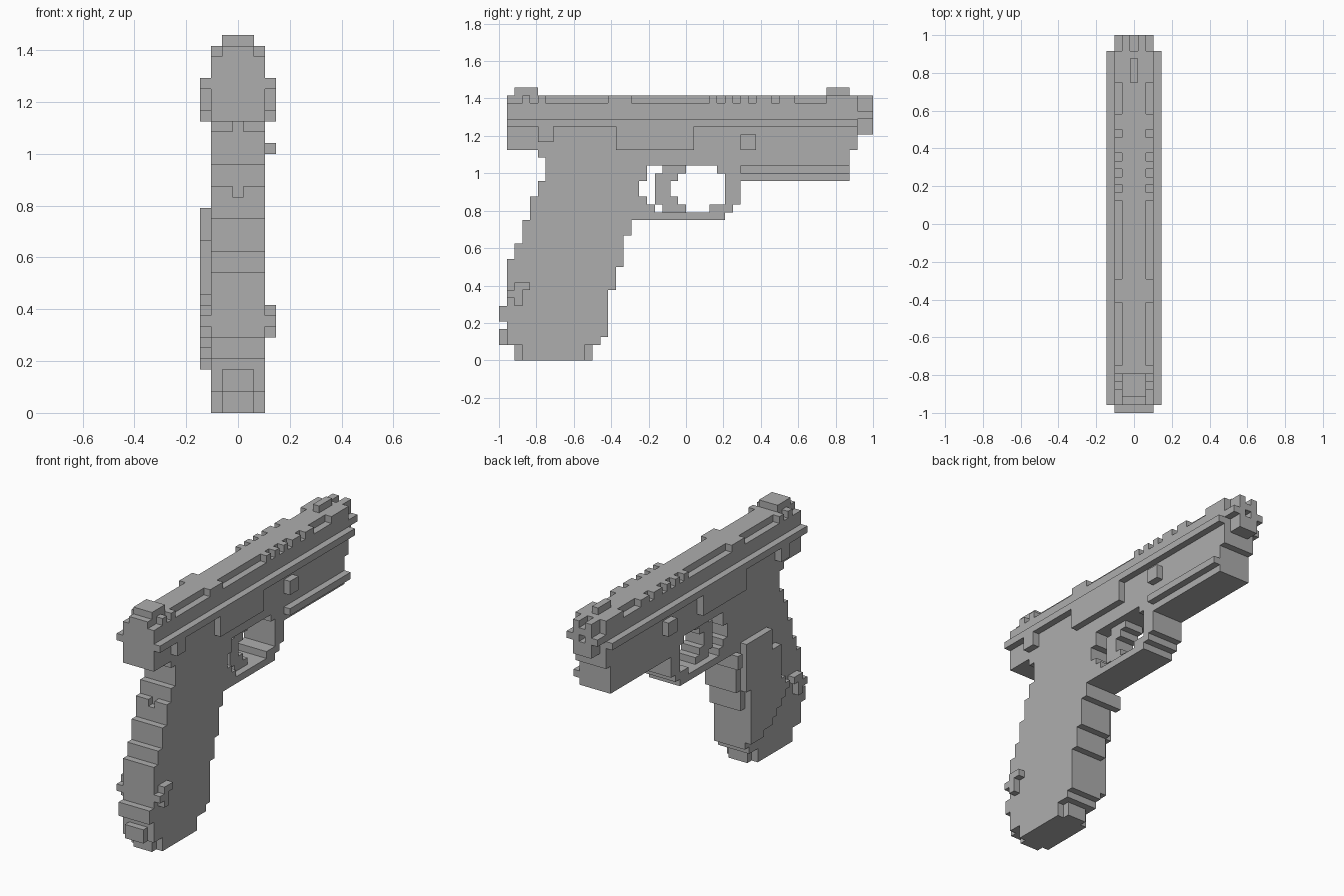
import bpy
import bmesh
from itertools import product
from math import radians

cube = bpy.data.objects.get("Cube")
if cube:
    bpy.data.objects.remove(cube, do_unlink=True)

U = 1 / 24  # edge of one block
grey = bpy.data.materials.new("mid_grey")
grey.use_nodes = True
COLOUR = (0.42, 0.42, 0.42, 1)
grey.diffuse_color = COLOUR
grey.node_tree.nodes["Principled BSDF"].inputs["Base Color"].default_value = COLOUR

AXES = [(1, 0, 0), (0, 1, 0), (0, 0, 1)]


def box(x, y, z):
    """Set of block cells inside three (start, end) ranges."""
    return set(product(range(*x), range(*y), range(*z)))


def rows(x, table):
    """Stack of layers, each given as (z start, z end, y start, y end)."""
    cells = set()
    for z0, z1, y0, y1 in table:
        cells |= box(x, (y0, y1), (z0, z1))
    return cells


def mirror(cells):
    return cells | {(6 - x, y, z) for x, y, z in cells}


def part(name, cells):
    """Skin a set of cells with only its exposed faces, then merge flat areas."""
    bm = bmesh.new()
    corners = {}

    def corner(p):
        if p not in corners:
            corners[p] = bm.verts.new(((p[0] - 3.5) * U, p[1] * U - 1, p[2] * U))
        return corners[p]

    for cell in sorted(cells):
        for axis in range(3):
            u, v = AXES[(axis + 1) % 3], AXES[(axis + 2) % 3]
            for side in (0, 1):
                near = list(cell)
                near[axis] += 2 * side - 1
                if tuple(near) in cells:
                    continue
                start = list(cell)
                start[axis] += side
                quad = [tuple(s + a * m + b * n for s, m, n in zip(start, u, v))
                        for a, b in ((0, 0), (1, 0), (1, 1), (0, 1))]
                bm.faces.new([corner(p) for p in (quad if side else quad[::-1])])
    bmesh.ops.dissolve_limit(bm, angle_limit=radians(1),
                             verts=bm.verts[:], edges=bm.edges[:])
    mesh = bpy.data.meshes.new(name)
    bm.to_mesh(mesh)
    bm.free()
    mesh.materials.append(grey)
    obj = bpy.data.objects.new(name, mesh)
    bpy.context.collection.objects.link(obj)
    return obj


BODY, CORE, MID = (1, 6), (2, 5), (3, 4)

# Frame: raked grip, guard and dust cover
frame = rows(BODY, [
    (0, 2, 3, 11), (2, 3, 1, 13), (3, 5, 1, 14), (5, 7, 0, 14), (7, 9, 1, 14),
    (9, 12, 1, 15), (12, 13, 1, 16), (13, 15, 2, 16), (15, 16, 3, 16),
    (16, 18, 3, 17), (18, 19, 4, 29), (19, 20, 4, 30), (20, 21, 4, 31),
    (21, 23, 5, 31), (23, 26, 6, 45), (26, 27, 5, 45)])
frame -= rows(BODY, [(19, 20, 20, 27), (20, 21, 19, 29), (21, 23, 18, 29),
                     (23, 24, 19, 29), (24, 25, 19, 28)])
frame -= box(MID, (4, 5), (20, 21)) | box(MID, (5, 6), (26, 27))
part("grip_frame", frame)

# Magazine base lugs at heel and toe
part("magazine_base", rows(CORE, [(0, 2, 2, 3), (0, 2, 11, 12)]))
part("heel_lug", box(CORE, (0, 1), (2, 4)))

# Trigger hanging in the guard
part("trigger", rows(CORE, [
    (24, 25, 21, 24), (23, 24, 20, 23), (21, 23, 20, 22),
    (20, 21, 20, 23), (19, 20, 21, 24)]))

# Raised panel on one side of the grip
part("grip_panel", rows((0, 1), [
    (4, 5, 11, 14), (5, 6, 9, 14), (6, 7, 8, 14), (7, 8, 7, 14), (8, 9, 6, 14),
    (9, 10, 5, 14), (10, 11, 6, 14), (11, 12, 7, 14), (12, 16, 7, 15),
    (16, 19, 9, 15), (16, 18, 16, 17)]))

# Lanyard loop on both sides
part("lanyard_loop", mirror(rows((6, 7), [
    (7, 8, 2, 3), (8, 9, 1, 3), (9, 10, 2, 4)])))

# Slide with notched top edges
slide = box(BODY, (1, 46), (27, 34))
for y in ((1, 3), (4, 5), (6, 14), (17, 27), (28, 29),
          (30, 31), (32, 33), (35, 36), (38, 42)):
    slide -= mirror(box((1, 2), y, (33, 34)))
part("slide", slide)

# Side rails, raised blocks and pins
part("slide_rails", mirror(box((6, 7), (1, 46), (30, 31))))
part("slide_blocks", mirror(box((6, 7), (15, 25), (27, 30))))
part("slide_catches", mirror(box((6, 7), (5, 7), (28, 30))))
part("frame_pins", mirror(box((6, 7), (31, 33), (27, 29))))
part("accessory_rail", box((6, 7), (31, 45), (24, 25)))

# Cross-shaped muzzle with a bore
muzzle = box(CORE, (46, 48), (29, 34)) | box(BODY, (46, 48), (31, 32))
muzzle -= box(MID, (46, 48), (31, 32)) | box(MID, (46, 48), (33, 34))
part("muzzle", muzzle)

# Sights
part("rear_sight", box(CORE, (2, 5), (34, 35)))
part("front_sight", box(MID, (42, 45), (34, 35)))
